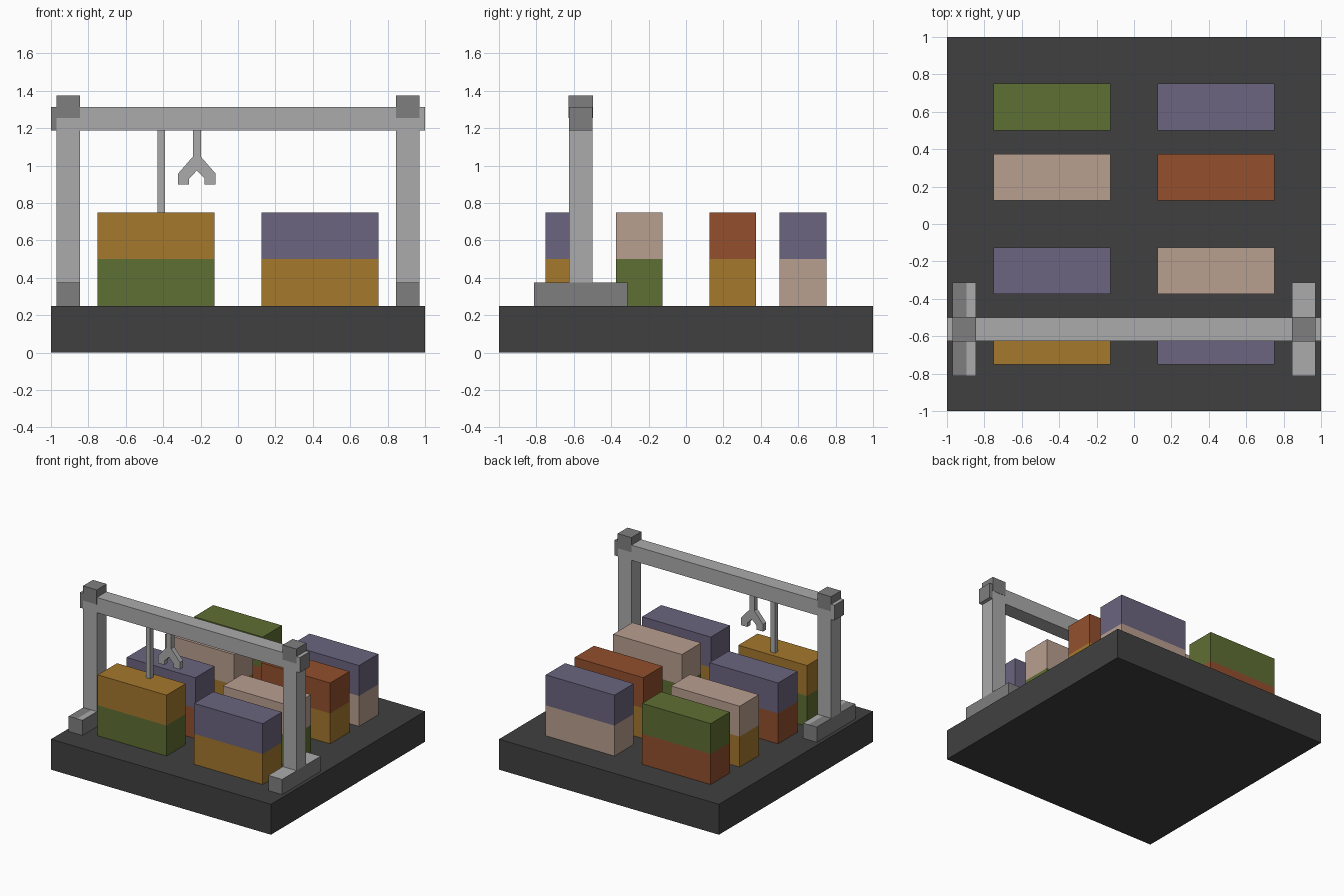
import bpy, bmesh
from mathutils import Vector

if "Cube" in bpy.data.objects:
    bpy.data.objects.remove(bpy.data.objects["Cube"])


def material(name, hex_code):
    def linear(i):
        c = int(hex_code[i:i + 2], 16) / 255
        return c / 12.92 if c <= 0.04045 else ((c + 0.055) / 1.055) ** 2.4
    mat = bpy.data.materials.new(name)
    mat.diffuse_color = (linear(0), linear(2), linear(4), 1)
    mat.use_nodes = True
    mat.node_tree.nodes["Principled BSDF"].inputs["Base Color"].default_value = mat.diffuse_color
    return mat


COLOURS = {name: material(name, code) for name, code in {
    "charcoal": "404040", "light grey": "ABABAB", "dark grey": "7F7F7F",
    "ochre": "A5782D", "green": "5F6E33", "purple": "6B657F",
    "pink": "B99F90", "rust": "93502D"}.items()}


def finish(name, bm, colours, rule=None):
    """Turn a bmesh into an object; rule(face) picks the material index."""
    bm.normal_update()
    if rule:
        for face in bm.faces:
            face.material_index = rule(face)
    mesh = bpy.data.meshes.new(name)
    bm.to_mesh(mesh)
    bm.free()
    for colour in colours:
        mesh.materials.append(COLOURS[colour])
    obj = bpy.data.objects.new(name, mesh)
    bpy.context.collection.objects.link(obj)
    return obj


def box(name, x, y, z, colours, rule=None, cuts=()):
    """Box from (min, max) ranges, with optional loop cuts across x."""
    bm = bmesh.new()
    bmesh.ops.create_cube(bm, size=1)
    for v in bm.verts:
        v.co = Vector([r[0] if c < 0 else r[1] for c, r in zip(v.co, (x, y, z))])
    for cut in cuts:
        bmesh.ops.bisect_plane(bm, geom=bm.verts[:] + bm.edges[:] + bm.faces[:],
                               plane_co=(cut, 0, 0), plane_no=(1, 0, 0))
    return finish(name, bm, colours, rule)


# Yard slab
box("yard_slab", (-1, 1), (-1, 1), (0, 0.25), ["charcoal"])

# Stacked containers: (bottom, top) colours from front row to back row
ROWS = [-0.75, -0.375, 0.125, 0.5]
STACKS = {
    "left": (-0.75, [("green", "ochre"), ("rust", "purple"),
                     ("ochre", "pink"), ("rust", "green")]),
    "right": (0.125, [("ochre", "purple"), ("green", "pink"),
                      ("ochre", "rust"), ("pink", "purple")]),
}
for side, (x, stacks) in STACKS.items():
    for row, (y, stack) in enumerate(zip(ROWS, stacks), 1):
        for level, colour in enumerate(stack):
            z = 0.25 + 0.25 * level
            box(f"container_{side}_{row}_{('bottom', 'top')[level]}",
                (x, x + 0.625), (y, y + 0.25), (z, z + 0.25), [colour])

# Gantry legs: foot, post and cap on each side
GREYS = ["light grey", "dark grey"]
GANTRY_Y = (-0.625, -0.5)


def foot_rule(face):
    on_top = face.normal.z > 0.5
    return int(not on_top or face.calc_center_median().x < -0.895)


for side, x in (("left", (-0.97, -0.845)), ("right", (0.845, 0.97))):
    box(f"foot_{side}", x, (-0.8125, -0.3125), (0.25, 0.375), GREYS,
        foot_rule, cuts=(-0.895,))
    box(f"post_{side}", x, GANTRY_Y, (0.375, 1.1875), ["light grey"])
    box(f"cap_{side}", x, (-0.627, -0.498), (1.255, 1.375), ["dark grey"])


# Crossbeam with dark ends
def beam_rule(face):
    n, c = face.normal, face.calc_center_median()
    return int(abs(n.x) > 0.5 or (n.y < -0.5 and c.x < -0.97)
               or (n.y > 0.5 and c.x > 0.97))


box("crossbeam", (-1, 1), GANTRY_Y, (1.1875, 1.3125), GREYS, beam_rule,
    cuts=(-0.97, 0.97))

# Lifting cable
box("cable", (-0.43, -0.39), (-0.583, -0.542), (0.75, 1.1875), ["light grey"])

# Claw: half outline mirrored about its centre line, then extruded
half = [(0.021, 1.1875), (0.021, 1.048), (0.1, 0.957), (0.1, 0.898),
        (0.042, 0.898), (0.042, 0.93)]
outline = half + [(0, 0.973)] + [(-x, z) for x, z in reversed(half)]
bm = bmesh.new()
front = bm.faces.new([bm.verts.new((x - 0.22, -0.583, z)) for x, z in outline])
extruded = bmesh.ops.extrude_face_region(bm, geom=[front], use_keep_orig=True)
bmesh.ops.translate(bm, vec=(0, 0.041, 0),
                    verts=[g for g in extruded["geom"] if isinstance(g, bmesh.types.BMVert)])
bmesh.ops.recalc_face_normals(bm, faces=bm.faces)
finish("claw", bm, ["light grey"])
